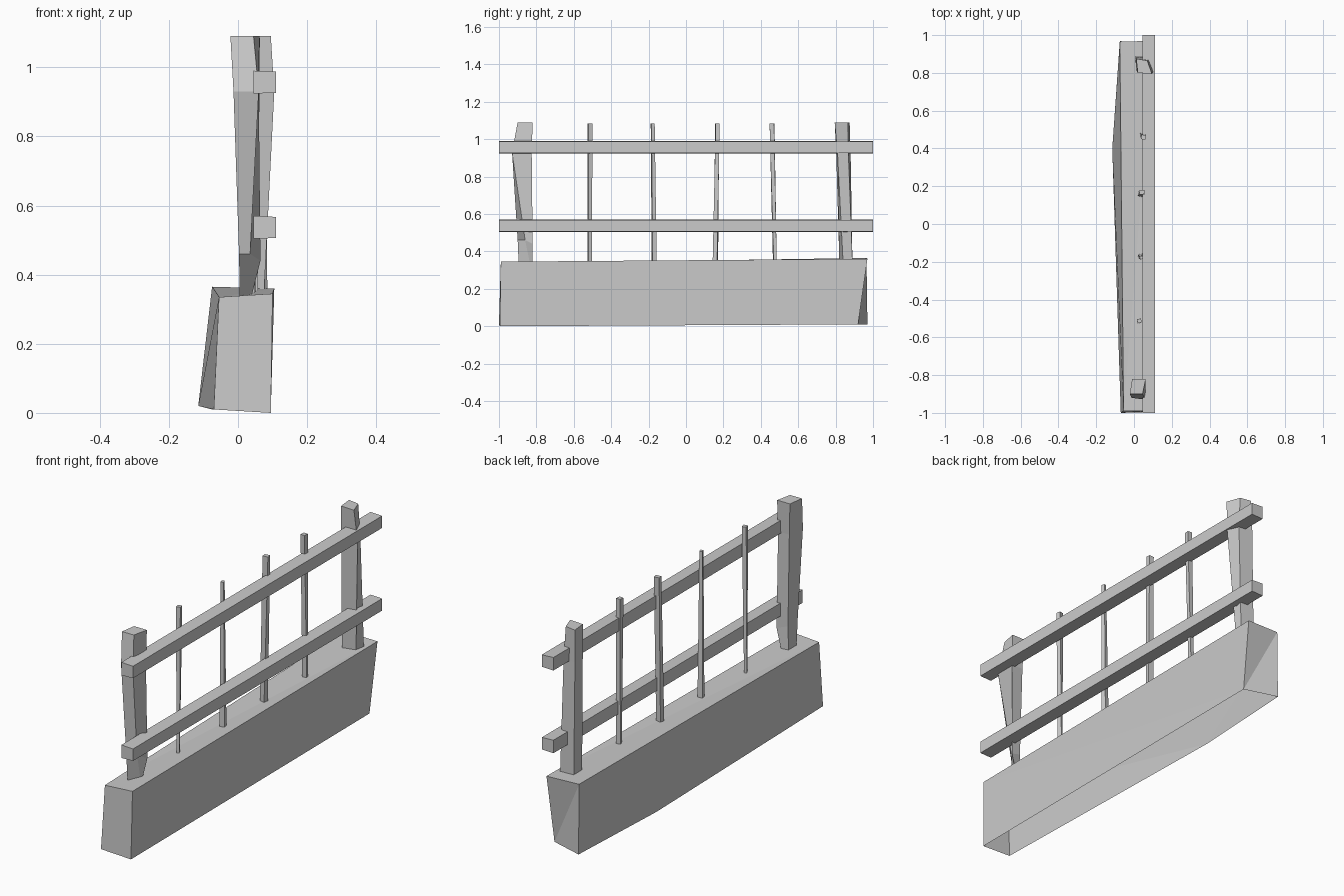
import bpy, math


def mesh(name, verts, faces):
    m = bpy.data.meshes.new(name)
    m.from_pydata(verts, [], faces)
    m.update()
    ob = bpy.data.objects.new(name, m)
    bpy.context.collection.objects.link(ob)
    return ob


def loft(name, rings):
    """Four-sided solid through a stack of quads, bottom ring first."""
    verts = [v for r in rings for v in r]
    faces = [(3, 2, 1, 0)]
    for k in range(len(rings) - 1):
        a = 4 * k
        for i in range(4):
            j = (i + 1) % 4
            faces.append((a + i, a + j, a + 4 + j, a + 4 + i))
    n = len(verts)
    faces.append((n - 4, n - 3, n - 2, n - 1))
    return mesh(name, verts, faces)


def square(x, y, z, w, d, turn):
    c, s = math.cos(turn), math.sin(turn)
    corners = [(-w / 2, -d / 2), (w / 2, -d / 2), (w / 2, d / 2), (-w / 2, d / 2)]
    return [(x + c * u - s * v, y + s * u + c * v, z) for u, v in corners]


# Stone base: skewed block, open underneath, with a bulge on the left bottom edge
mesh("stone_base", [
    (-0.07, -1, 0.01), (0.095, -0.995, 0), (0.10, -0.99, 0.345), (-0.055, -0.99, 0.335),
    (-0.075, 0.97, 0.01), (0.095, 0.92, 0.01), (0.105, 0.97, 0.36), (-0.075, 0.965, 0.365),
    (-0.115, 0.4, 0.02)],
    [(0, 1, 2, 3), (1, 5, 2), (5, 6, 2), (5, 4, 7), (5, 7, 6), (3, 2, 6), (3, 6, 7),
     (0, 3, 8), (8, 3, 7), (8, 7, 4)])

# Two long rails
for name, z in (("lower_rail", 0.537), ("upper_rail", 0.957)):
    loft(name, [
        [(0.045, y, z - 0.033), (0.11, y, z - 0.031), (0.11, y, z + 0.03), (0.045, y, z + 0.033)]
        for y in (1, -1)])

# Rough-hewn end posts
loft("front_post", [
    [(0.005, -0.895, 0.34), (0.035, -0.835, 0.34), (0.04, -0.82, 0.34), (0.005, -0.83, 0.34)],
    [(0.003, -0.9, 0.46), (0.035, -0.86, 0.46), (0.065, -0.82, 0.44), (0.008, -0.83, 0.46)],
    [(-0.013, -0.92, 0.93), (0.06, -0.93, 0.93), (0.06, -0.825, 0.93), (-0.003, -0.825, 0.93)],
    [(-0.022, -0.9, 1.09), (0.045, -0.9, 1.09), (0.062, -0.82, 1.09), (-0.01, -0.82, 1.09)]])
loft("back_post", [
    [(0.01, 0.82, 0.34), (0.075, 0.84, 0.34), (0.085, 0.89, 0.34), (0.008, 0.89, 0.34)],
    [(0.018, 0.803, 0.93), (0.105, 0.81, 0.93), (0.08, 0.868, 0.93), (0.008, 0.88, 0.93)],
    [(0.02, 0.80, 1.09), (0.095, 0.795, 1.09), (0.07, 0.865, 1.09), (0.012, 0.875, 1.09)]])

# Thin uneven pickets: (x, y, width, depth, turn) at the foot and at the head
pickets = [
    ((0.025, -0.515, 0.013, 0.02, 0.5), (0.028, -0.513, 0.022, 0.022, 0.2)),
    ((0.035, -0.17, 0.025, 0.022, 0.2), (0.038, -0.178, 0.014, 0.018, 0.3)),
    ((0.035, 0.157, 0.028, 0.024, -0.2), (0.042, 0.168, 0.028, 0.022, 0.1)),
    ((0.045, 0.475, 0.022, 0.016, 0.2), (0.05, 0.46, 0.024, 0.024, -0.1))]
for i, ends in enumerate(pickets):
    loft(f"picket_{i + 1}", [
        square(x, y, z, w, d, t) for (x, y, w, d, t), z in zip(ends, (0.34, 1.085))])
